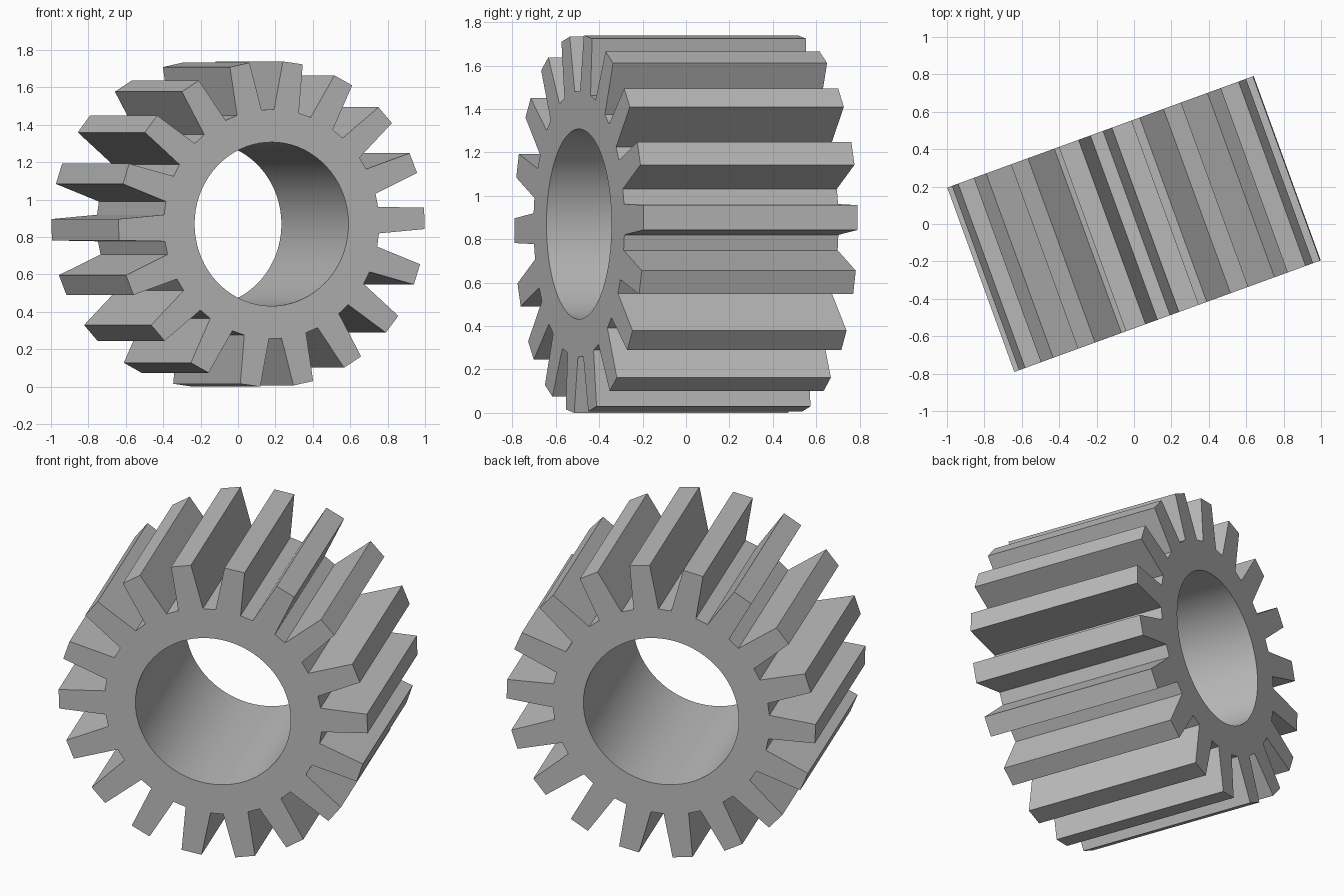
import bpy, bmesh
from math import radians, sin, cos, pi

cube = bpy.data.objects.get("Cube")
if cube:
    bpy.data.objects.remove(cube)

TEETH = 18
TIP_R, ROOT_R, BORE_R = 0.872, 0.613, 0.438
LENGTH = 1.049
PHASE = radians(2)
TIP_HALF, ROOT_HALF = radians(3.75), radians(6.65)

# Plain grey metal
grey = bpy.data.materials.new("grey metal")
grey.use_nodes = True
grey.diffuse_color = (0.5, 0.5, 0.5, 1)
grey.node_tree.nodes["Principled BSDF"].inputs["Base Color"].default_value = (0.5, 0.5, 0.5, 1)

# Toothed outline as (radius, angle): four points per tooth
outline = []
for i in range(TEETH):
    a = PHASE + 2 * pi * i / TEETH
    outline += [(ROOT_R, a - ROOT_HALF), (TIP_R, a - TIP_HALF),
                (TIP_R, a + TIP_HALF), (ROOT_R, a + ROOT_HALF)]

# Round bore with a matching number of points
n = len(outline)
bore = [(BORE_R, PHASE + 2 * pi * (i - 1.5) / n) for i in range(n)]

bm = bmesh.new()


def ring(points, y):
    return [bm.verts.new((r * cos(a), y, r * sin(a))) for r, a in points]


# Outer front, outer back, bore back, bore front, joined into a closed tube
rings = [ring(outline, -LENGTH / 2), ring(outline, LENGTH / 2),
         ring(bore, LENGTH / 2), ring(bore, -LENGTH / 2)]
for k in range(4):
    p, q = rings[k], rings[(k + 1) % 4]
    for i in range(n):
        j = (i + 1) % n
        bm.faces.new((p[i], p[j], q[j], q[i]))
bmesh.ops.recalc_face_normals(bm, faces=bm.faces[:])

mesh = bpy.data.meshes.new("spur_gear")
bm.to_mesh(mesh)
bm.free()
mesh.materials.append(grey)

# Stand the gear on its lowest teeth, turned about the vertical
gear = bpy.data.objects.new("spur_gear", mesh)
bpy.context.collection.objects.link(gear)
gear.location.z = -min(v.co.z for v in mesh.vertices)
gear.rotation_euler.z = radians(20)

# Smooth bore, crisp teeth
bpy.ops.object.select_all(action='DESELECT')
gear.select_set(True)
bpy.context.view_layer.objects.active = gear
bpy.ops.object.shade_smooth_by_angle(angle=radians(20))
